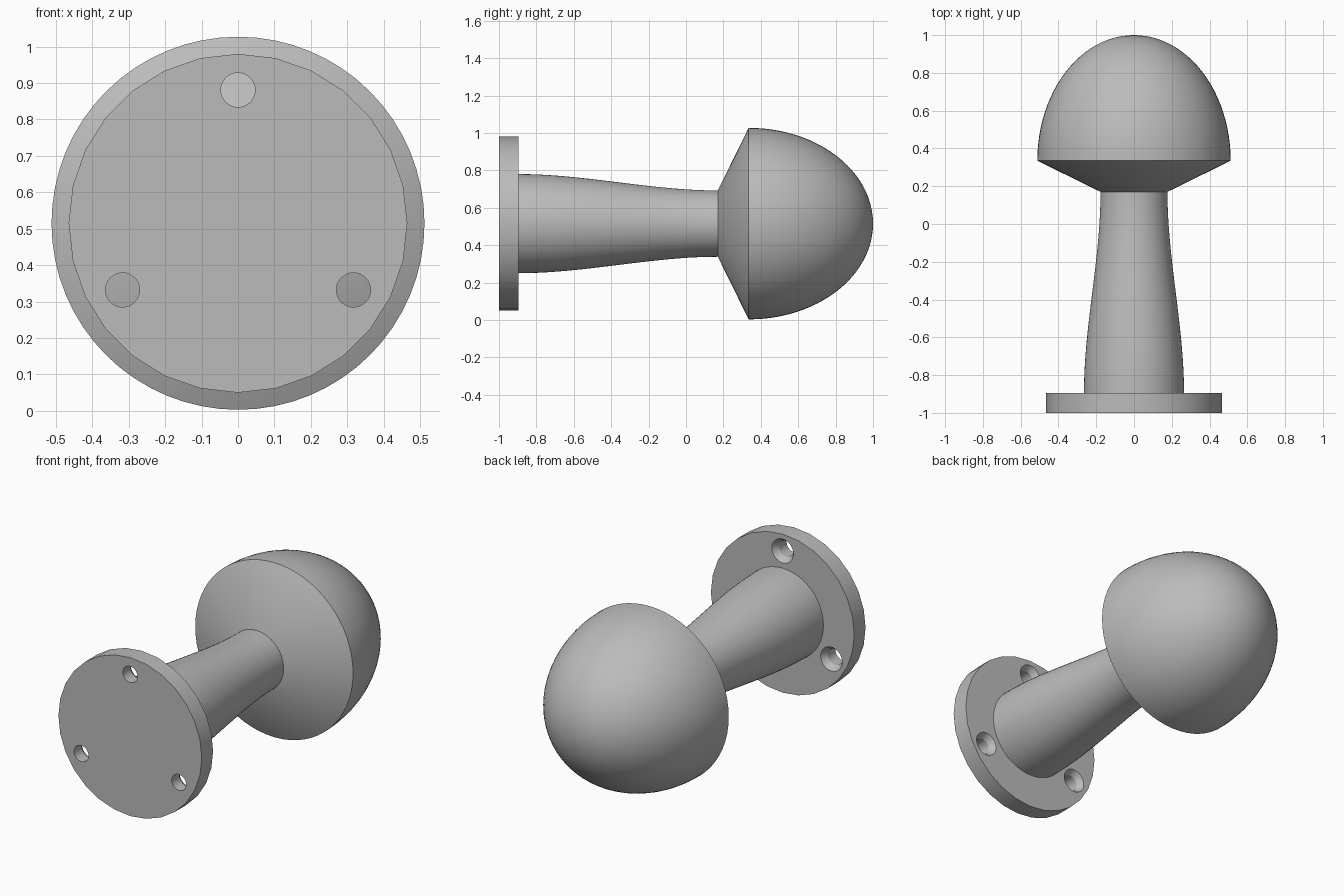
import bpy
import bmesh
from math import sin, cos, pi, radians
from mathutils import Vector

old = bpy.data.objects.get("Cube")
if old:
    bpy.data.objects.remove(old, do_unlink=True)

AXIS_Z = 0.515          # height of the turning axis
PLATE_FRONT, PLATE_BACK = -1.0, -0.895
NECK_Y, RIM_Y, TIP_Y = 0.17, 0.335, 1.0
STEM_R, NECK_R, RIM_R = 0.265, 0.177, 0.512

grey = bpy.data.materials.new("satin grey")
grey.use_nodes = True
colour = (0.5, 0.5, 0.5, 1)
grey.diffuse_color = colour
grey.node_tree.nodes["Principled BSDF"].inputs["Base Color"].default_value = colour


def lathe(name, profile, sides, centre=(0, AXIS_Z)):
    """Turn (y, radius) points around a line parallel to y, capping the ends."""
    bm = bmesh.new()
    rings = []
    for y, r in profile:
        if r < 1e-5:
            rings.append([bm.verts.new((centre[0], y, centre[1]))])
            continue
        rings.append([bm.verts.new((centre[0] + r * sin(2 * pi * i / sides), y,
                                    centre[1] + r * cos(2 * pi * i / sides)))
                      for i in range(sides)])
    for a, b in zip(rings, rings[1:]):
        for i in range(sides):
            j = (i + 1) % sides
            if len(b) == 1:
                bm.faces.new((a[i], a[j], b[0]))
            else:
                bm.faces.new((a[i], a[j], b[j], b[i]))
    for ring in (rings[0], rings[-1]):
        if len(ring) > 1:
            bm.faces.new(ring)
    bmesh.ops.recalc_face_normals(bm, faces=bm.faces)
    mesh = bpy.data.meshes.new(name)
    bm.to_mesh(mesh)
    bm.free()
    mesh.materials.append(grey)
    obj = bpy.data.objects.new(name, mesh)
    bpy.context.collection.objects.link(obj)
    return obj


def activate(obj):
    bpy.ops.object.select_all(action='DESELECT')
    obj.select_set(True)
    bpy.context.view_layer.objects.active = obj


# Wall plate
plate = lathe("wall_plate", [(PLATE_FRONT, 0.465), (PLATE_BACK, 0.465)], 28)

# Three countersunk screw holes
for k in range(3):
    a = radians(90 + 120 * k)
    centre = (0.366 * cos(a), AXIS_Z + 0.366 * sin(a))
    cutter = lathe("screw_hole_cutter",
                   [(PLATE_FRONT - 0.05, 0.047), (PLATE_BACK - 0.035, 0.047),
                    (PLATE_BACK, 0.07), (PLATE_BACK + 0.05, 0.07)], 32, centre)
    cutter.hide_render = True
    activate(plate)
    cut = plate.modifiers.new("screw_hole", 'BOOLEAN')
    cut.operation = 'DIFFERENCE'
    cut.solver = 'EXACT'
    cut.object = cutter
    bpy.ops.object.modifier_apply(modifier=cut.name)
    bpy.data.objects.remove(cutter, do_unlink=True)

# Stem, easing from the wide foot to the slim neck
steps = 20
stem_profile = []
for i in range(steps + 1):
    t = i / steps
    ease = t * t * (3 - 2 * t)
    stem_profile.append((PLATE_BACK + t * (NECK_Y - PLATE_BACK),
                         STEM_R + ease * (NECK_R - STEM_R)))
stem = lathe("stem", stem_profile, 64)

# Knob: conical underside and half-ellipsoid dome
dome = [(RIM_Y + (TIP_Y - RIM_Y) * sin(pi / 2 * i / 24), RIM_R * cos(pi / 2 * i / 24))
        for i in range(25)]
knob = lathe("knob", [(NECK_Y, NECK_R)] + dome, 64)

for obj in (plate, stem, knob):
    activate(obj)
    bpy.ops.object.shade_smooth_by_angle(angle=radians(30))
